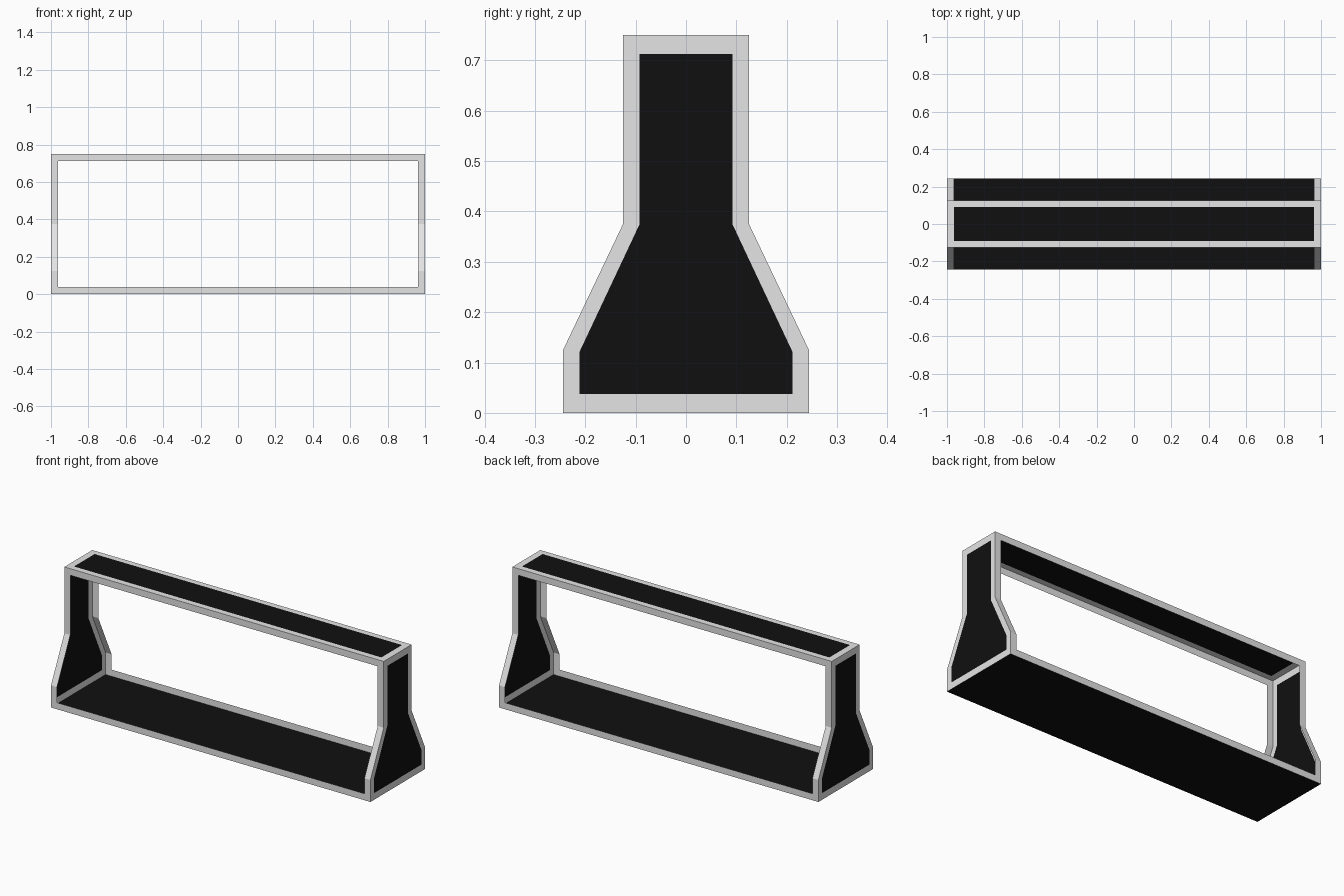
import bpy, bmesh

if "Cube" in bpy.data.objects:
    bpy.data.objects.remove(bpy.data.objects["Cube"])

# colours
def make_mat(name, c):
    m = bpy.data.materials.new(name)
    m.diffuse_color = (c, c, c, 1)
    m.use_nodes = True
    m.node_tree.nodes["Principled BSDF"].inputs["Base Color"].default_value = m.diffuse_color
    return m

GREY = make_mat("light grey", 0.78)
BLACK = make_mat("black", 0.005)

T = 0.0375   # rim width
B = 0.033    # panel border width in depth
# half profile of the stand: (y, z)
OUTER = [(0.244, 0), (0.244, 0.125), (0.125, 0.375), (0.125, 0.75)]
INNER = [(0.244 - B, T), (0.244 - B, 0.122), (0.125 - B, 0.375), (0.125 - B, 0.75 - T)]


def build(name, polys, outward):
    """polys: list of (points, material slot); faces turned towards 'outward'."""
    bm = bmesh.new()
    for pts, slot in polys:
        f = bm.faces.new([bm.verts.new(p) for p in pts])
        f.normal_update()
        if sum(a * b for a, b in zip(f.normal, outward)) < 0:
            f.normal_flip()
        f.material_index = slot
    bmesh.ops.remove_doubles(bm, verts=bm.verts, dist=1e-5)
    me = bpy.data.meshes.new(name)
    bm.to_mesh(me)
    bm.free()
    me.materials.append(GREY)
    me.materials.append(BLACK)
    ob = bpy.data.objects.new(name, me)
    bpy.context.collection.objects.link(ob)
    return ob


def bordered(outer, inner):
    """Black panel surrounded by a flush grey border."""
    n = len(outer)
    polys = [([outer[i], outer[(i + 1) % n], inner[(i + 1) % n], inner[i]], 0)
             for i in range(n)]
    return polys + [(inner, 1)]


def full(half, x):
    return [(x, y, z) for y, z in half] + [(x, -y, z) for y, z in reversed(half)]


def rect(x, y, z):
    return [(-x, -y, z), (x, -y, z), (x, y, z), (-x, y, z)]


# end panels
for s, side in ((1, "right"), (-1, "left")):
    build(side + "_end_panel", bordered(full(OUTER, s), full(INNER, s)), (s, 0, 0))

# top panel and floor
build("top_panel", bordered(rect(1, 0.125, 0.75), rect(1 - T, 0.125 - B, 0.75)), (0, 0, 1))
build("floor_panel", [(rect(1, 0.244, 0), 1)], (0, 0, -1))

# thin front and back rims: a bent sheet with an open window
XS = [-1, -1 + T, 1 - T, 1]
ROWS = [OUTER[0], (0.244, T), OUTER[1], OUTER[2], (0.125, 0.75 - T), OUTER[3]]
for s, side in ((-1, "front"), (1, "back")):
    polys = []
    for j in range(5):
        (y0, z0), (y1, z1) = ROWS[j], ROWS[j + 1]
        for i in range(3):
            if i == 1 and 0 < j < 4:
                continue
            a, b = XS[i], XS[i + 1]
            polys.append(([(a, s * y0, z0), (b, s * y0, z0),
                           (b, s * y1, z1), (a, s * y1, z1)], 0))
    build(side + "_rim", polys, (0, s, 0))
